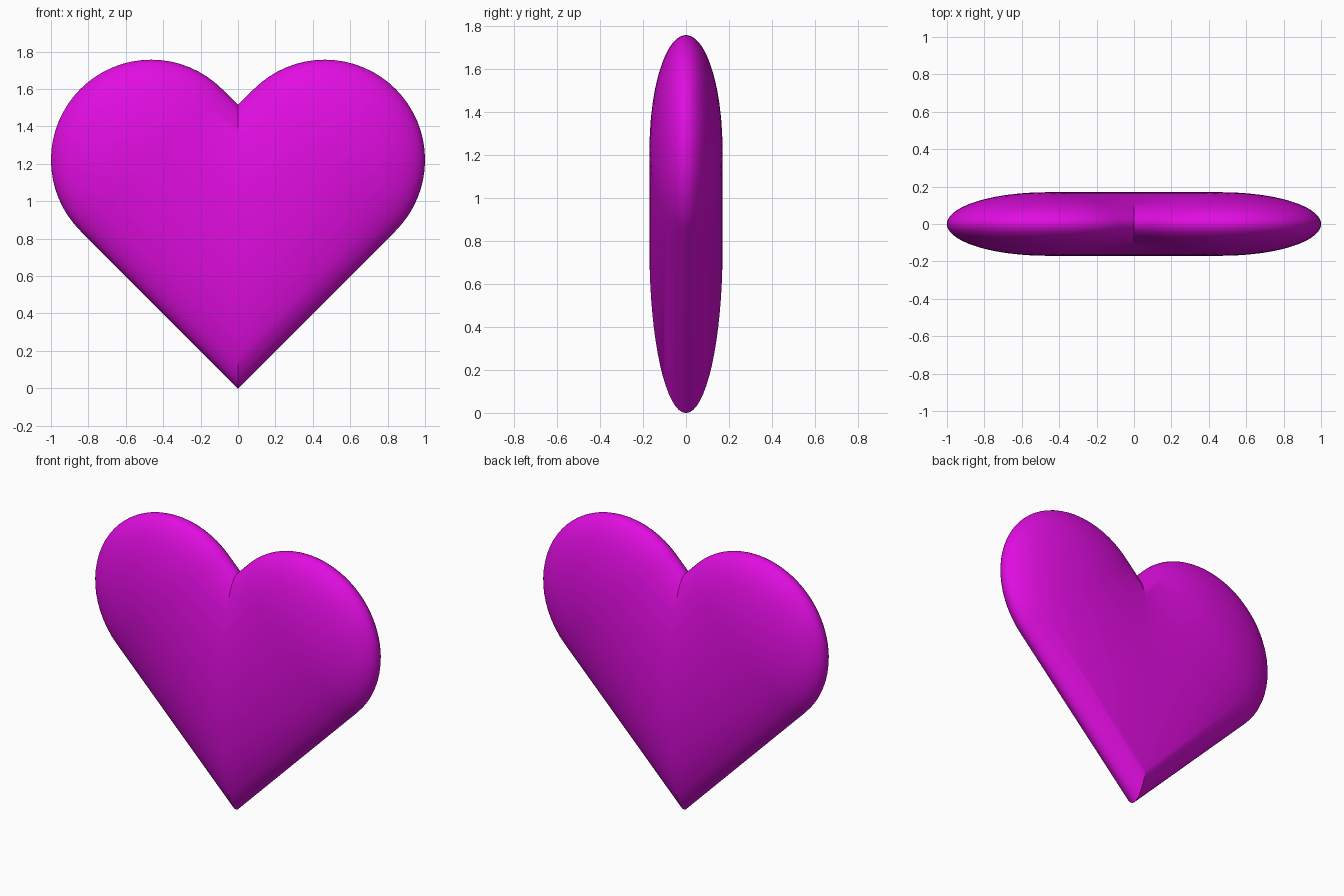
import bpy, bmesh, math
from mathutils import Matrix, Vector

cube = bpy.data.objects.get("Cube")
if cube:
    bpy.data.objects.remove(cube, do_unlink=True)

RADIUS = 0.536        # half width of each lobe
THICK = 0.17          # half thickness
CENTRE = Vector((1 - RADIUS, 0, 1.757 - RADIUS))

mat = bpy.data.materials.new("magenta")
mat.use_nodes = True
colour = (0.75, 0.004, 0.75, 1)
mat.diffuse_color = colour
mat.node_tree.nodes["Principled BSDF"].inputs["Base Color"].default_value = colour

bm = bmesh.new()
# Rounded lobe end: upper half of a sphere
bmesh.ops.create_uvsphere(bm, u_segments=64, v_segments=32, radius=RADIUS)
bmesh.ops.delete(bm, geom=[v for v in bm.verts if v.co.z < -0.001], context='VERTS')
# Straight lobe body
rim = [e for e in bm.edges if e.is_boundary]
body = bmesh.ops.extrude_edge_only(bm, edges=rim)["geom"]
bmesh.ops.translate(bm, vec=(0, 0, -2),
                    verts=[g for g in body if isinstance(g, bmesh.types.BMVert)])
# Flatten, lean outward by 45 degrees, and trim at the middle plane
bmesh.ops.transform(bm, verts=bm.verts, matrix=(
    Matrix.Translation(CENTRE) @ Matrix.Rotation(math.radians(45), 4, 'Y')
    @ Matrix.Diagonal((1, THICK / RADIUS, 1, 1))))
bmesh.ops.bisect_plane(bm, geom=bm.verts[:] + bm.edges[:] + bm.faces[:],
                       plane_co=(0, 0, 0), plane_no=(1, 0, 0), clear_inner=True)
# Other lobe
bmesh.ops.mirror(bm, geom=bm.verts[:] + bm.edges[:] + bm.faces[:],
                 axis='X', merge_dist=0.0005)
bmesh.ops.remove_doubles(bm, verts=bm.verts, dist=0.0005)
bmesh.ops.recalc_face_normals(bm, faces=bm.faces)

mesh = bpy.data.meshes.new("heart")
bm.to_mesh(mesh)
bm.free()
mesh.materials.append(mat)
heart = bpy.data.objects.new("heart", mesh)
bpy.context.collection.objects.link(heart)
bpy.context.view_layer.objects.active = heart
heart.select_set(True)
bpy.ops.object.shade_smooth_by_angle(angle=math.radians(30))
